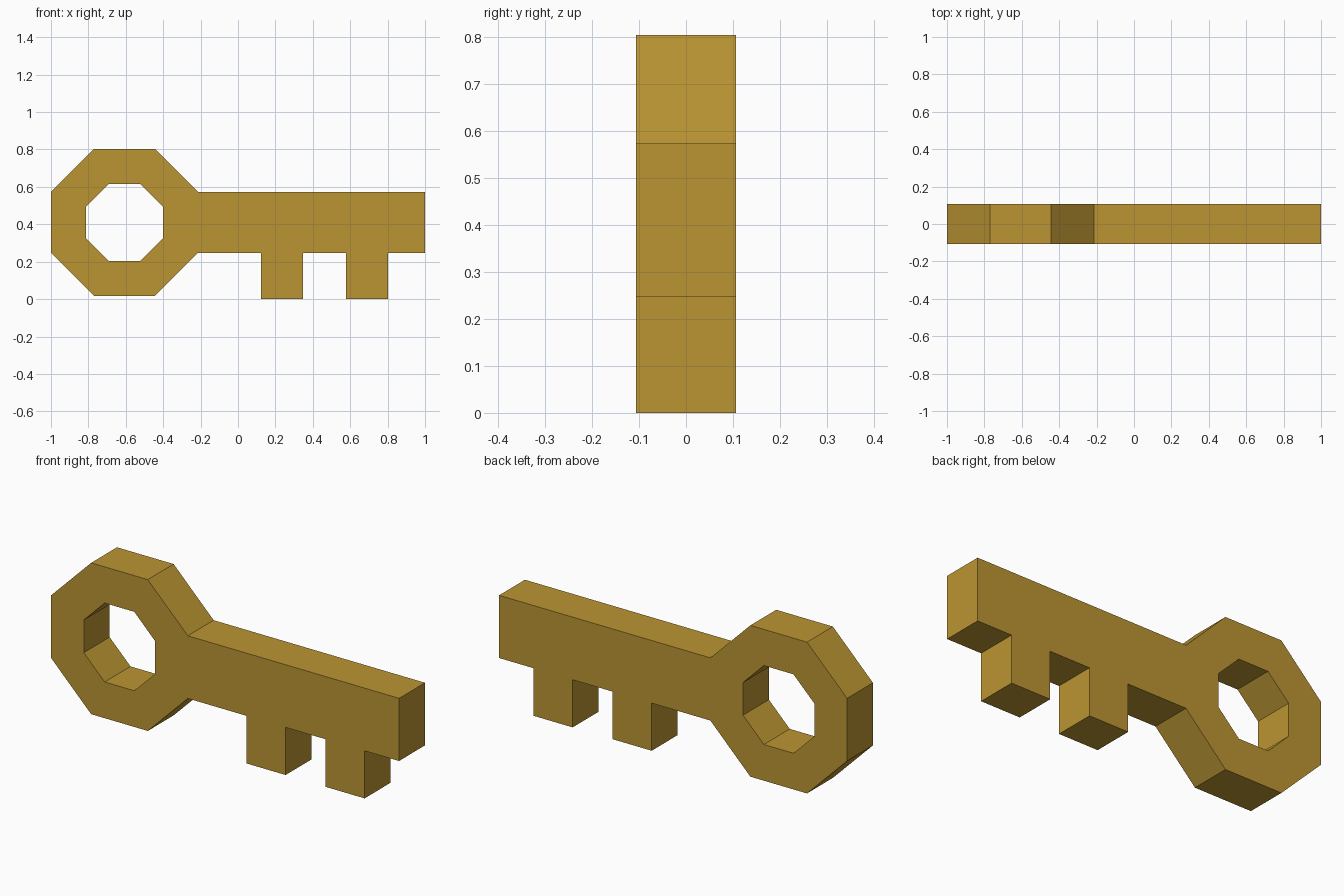
import bpy, bmesh, math

if "Cube" in bpy.data.objects:
    bpy.data.objects.remove(bpy.data.objects["Cube"])

HALF_DEPTH = 0.106
CX, CZ = -0.607, 0.41        # centre of the bow
OUTER, INNER = 0.393, 0.205  # flat-to-centre distances of the octagons

brass = bpy.data.materials.new("brass")
brass.diffuse_color = (0.50, 0.301, 0.033, 1)
brass.use_nodes = True
brass.node_tree.nodes["Principled BSDF"].inputs["Base Color"].default_value = brass.diffuse_color


def octagon(bm, apothem):
    """Eight vertices with flat sides facing the axes; the right side is 7 -> 0."""
    r = apothem / math.cos(math.pi / 8)
    angles = [math.pi / 8 + i * math.pi / 4 for i in range(8)]
    return [bm.verts.new((CX + r * math.cos(a), -HALF_DEPTH, CZ + r * math.sin(a)))
            for a in angles]


bm = bmesh.new()

# Bow: octagonal ring
outer, inner = octagon(bm, OUTER), octagon(bm, INNER)
for i in range(8):
    j = (i + 1) % 8
    bm.faces.new((outer[i], outer[j], inner[j], inner[i]))

# Shaft with two teeth, joined to the right side of the bow
top, bottom = outer[0].co.z, outer[7].co.z
profile = []
for x0, x1 in ((0.123, 0.348), (0.577, 0.802)):
    profile += [(x0, bottom), (x0, 0), (x1, 0), (x1, bottom)]
profile += [(1, bottom), (1, top)]
shaft = [bm.verts.new((x, -HALF_DEPTH, z)) for x, z in profile]
bm.faces.new([outer[0], outer[7]] + shaft)

# Thickness: extrude the flat shape to the back
ext = bmesh.ops.extrude_face_region(bm, geom=bm.faces[:], use_keep_orig=True)
bmesh.ops.translate(bm, vec=(0, 2 * HALF_DEPTH, 0),
                    verts=[g for g in ext["geom"] if isinstance(g, bmesh.types.BMVert)])
bmesh.ops.recalc_face_normals(bm, faces=bm.faces[:])

# Merge the flat front and back seams
bmesh.ops.dissolve_limit(bm, angle_limit=0.01, verts=[],
                         edges=[e for e in bm.edges if abs(e.verts[0].co.y - e.verts[1].co.y) < 1e-6
                                and e.verts[0] in () ])

mesh = bpy.data.meshes.new("key")
bm.to_mesh(mesh)
bm.free()
mesh.materials.append(brass)
key = bpy.data.objects.new("key", mesh)
bpy.context.collection.objects.link(key)
